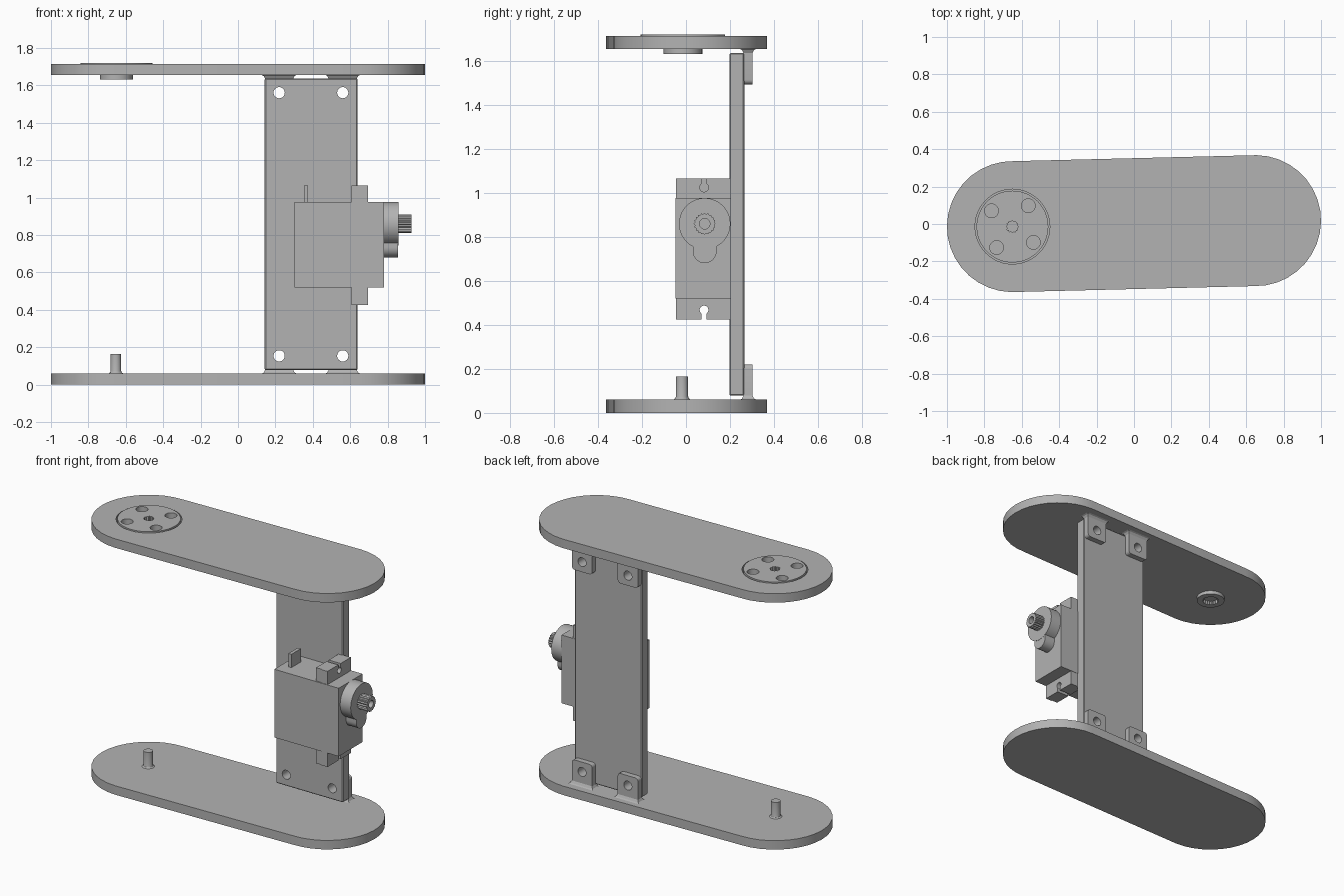
import bpy, bmesh
from math import sin, cos, pi, radians

old = bpy.data.objects.get("Cube")
if old:
    bpy.data.objects.remove(old, do_unlink=True)

grey = bpy.data.materials.new("plain grey")
grey.use_nodes = True
grey.diffuse_color = (0.45, 0.45, 0.45, 1)
grey.node_tree.nodes["Principled BSDF"].inputs["Base Color"].default_value = (0.45, 0.45, 0.45, 1)


def arc(u, v, r, start=0, end=360, n=32):
    """Points of an arc; a full circle leaves out the repeated last point."""
    steps = n if end - start == 360 else n + 1
    angles = [radians(start + (end - start) * i / n) for i in range(steps)]
    return [(u + r * cos(a), v + r * sin(a)) for a in angles]


def spline(u, v, r, teeth=20):
    """Toothed outline of a servo spline."""
    return [(u + (r - 0.006 * (i % 2)) * cos(pi * i / teeth),
             v + (r - 0.006 * (i % 2)) * sin(pi * i / teeth)) for i in range(2 * teeth)]


def rect(u0, u1, v0, v1):
    return [(u0, v0), (u1, v0), (u1, v1), (u0, v1)]


def loft(name, rings):
    """Close a stack of equal rings of 3D points into a solid."""
    bm = bmesh.new()
    loops = [[bm.verts.new(p) for p in ring] for ring in rings]
    n = len(loops[0])
    bm.faces.new(loops[0])
    bm.faces.new(loops[-1])
    for a, b in zip(loops, loops[1:]):
        for i in range(n):
            j = (i + 1) % n
            bm.faces.new((a[i], a[j], b[j], b[i]))
    bmesh.ops.recalc_face_normals(bm, faces=bm.faces)
    mesh = bpy.data.meshes.new(name)
    bm.to_mesh(mesh)
    bm.free()
    mesh.materials.append(grey)
    obj = bpy.data.objects.new(name, mesh)
    bpy.context.collection.objects.link(obj)
    return obj


def prism(name, pts, axis, a, b):
    """Extrude a 2D outline along an axis from a to b."""
    place = {"x": lambda p, t: (t, p[0], p[1]),
             "y": lambda p, t: (p[0], t, p[1]),
             "z": lambda p, t: (p[0], p[1], t)}[axis]
    return loft(name, [[place(p, t) for p in pts] for t in (a, b)])


def apply_modifier(obj, kind, **settings):
    mod = obj.modifiers.new(kind.title(), kind)
    for key, value in settings.items():
        setattr(mod, key, value)
    bpy.context.view_layer.objects.active = obj
    bpy.ops.object.modifier_apply(modifier=mod.name)


def cut(obj, *cutters):
    for c in cutters:
        apply_modifier(obj, "BOOLEAN", operation="DIFFERENCE", object=c, solver="EXACT")
        bpy.data.objects.remove(c, do_unlink=True)


MID = 0.8575            # height of the mirror plane between the plates
PX, PY = -0.65, -0.014  # pivot axis

# Two long rounded plates
outline = arc(0.65, 0.018, 0.35, -91, 89, 18) + arc(PX, PY, 0.35, 89, 269, 18)
prism("lower_plate", outline, "z", 0, 0.06)
upper = prism("upper_plate", outline, "z", 1.655, 1.715)
cut(upper, prism("cutter", arc(PX, PY, 0.2, n=48), "z", 1.67, 1.8))

# Servo horn disc set into the upper plate, with screw holes
horn = prism("horn_disc", arc(PX, PY, 0.192, n=48), "z", 1.668, 1.72)
for k in range(4):
    a = radians(53 + 90 * k)
    cut(horn, prism("cutter", arc(PX + 0.14 * cos(a), PY + 0.14 * sin(a), 0.037, n=20),
                    "z", 1.675, 1.8))
cut(horn, prism("cutter", spline(PX, PY, 0.033, 12), "z", 1.675, 1.8))

# Horn hub under the upper plate
hub = prism("horn_hub", arc(PX, PY, 0.088), "z", 1.632, 1.656)
cut(hub, prism("cutter", spline(PX, PY, 0.052), "z", 1.6, 1.7))

# Pivot pin with a flared foot
loft("pivot_pin", [[(x, y, z) for x, y in arc(PX - 0.003, PY - 0.004, r, n=24)]
                   for r, z in ((0.04, 0.059), (0.031, 0.066), (0.028, 0.075), (0.028, 0.165))])

# Upright panel
panel = prism("upright_panel", rect(0.143, 0.64, 0.197, 0.265), "z", 0.078, 1.637)
apply_modifier(panel, "BEVEL", width=0.006, segments=1)

# Screw tabs behind the panel, on both plates
for s, level in ((-1, "lower"), (1, "upper")):
    for x, side in ((0.22, "right"), (0.56, "left")):
        hole = lambda: prism("cutter", arc(x, MID + s * 0.7035, 0.03, n=24), "y", 0.1, 0.4)
        cut(panel, hole())
        top = 0.637
        shape = [(x - 0.075, 0.8), (x + 0.075, 0.8)]
        shape += arc(x + 0.055, top + 0.02, 0.02, -90, 0, 4)[::-1]
        shape += arc(x - 0.055, top + 0.02, 0.02, 180, 270, 4)[::-1]
        tab = prism(f"{level}_{side}_tab", [(u, MID + s * v) for u, v in shape], "y", 0.262, 0.302)
        cut(tab, hole())
        # Flared foot joining the tab to its plate
        loft(f"{level}_{side}_tab_foot",
             [[(u, v, MID + s * h) for u, v in rect(x - 0.075 - f, x + 0.075 + f, 0.262 - f, 0.302 + f)]
              for f, h in ((0.02, 0.799), (0.008, 0.793), (0, 0.779))])

# Servo case
case = prism("servo_case", rect(0.303, 0.78, -0.048, 0.205), "z", 0.52, 0.977)

# Mounting ears with keyhole slots, backed by brackets
for name, z0, z1, hz, edge in (("upper", 0.97, 1.066, 1.025, 1.1), ("lower", 0.425, 0.53, 0.468, 0.4)):
    for part, x0, x1, y0 in (("ear", 0.65, 0.695, -0.045), ("bracket", 0.607, 0.65, -0.04)):
        ear = prism(f"{name}_servo_{part}", rect(x0, x1, y0, 0.203), "z", z0, z1)
        cut(ear, prism("cutter", arc(0.082, hz, 0.02, n=20), "x", 0.5, 0.8),
            prism("cutter", rect(0.07, 0.094, min(hz, edge), max(hz, edge)), "x", 0.5, 0.8))

# Cable outlet
prism("cable_outlet", rect(0.352, 0.375, 0.03, 0.13), "z", 0.97, 1.066)

# Gear housing, its lobe, and the hollow toothed output shaft
prism("gear_housing", arc(0.085, 0.86, 0.117, n=40), "x", 0.778, 0.858)
prism("gear_lobe", arc(0.085, 0.735, 0.054, 180, 360, 16) + [(0.139, 0.765), (0.155, 0.785),
      (0.015, 0.785), (0.031, 0.765)], "x", 0.778, 0.856)
shaft = prism("output_shaft", spline(0.085, 0.86, 0.05), "x", 0.85, 0.928)
cut(shaft, prism("cutter", arc(0.085, 0.86, 0.024, n=20), "x", 0.87, 1))

# Smooth the round walls, keep edges sharp
for obj in bpy.context.scene.objects:
    obj.select_set(obj.type == "MESH")
bpy.ops.object.shade_smooth_by_angle(angle=radians(25))
